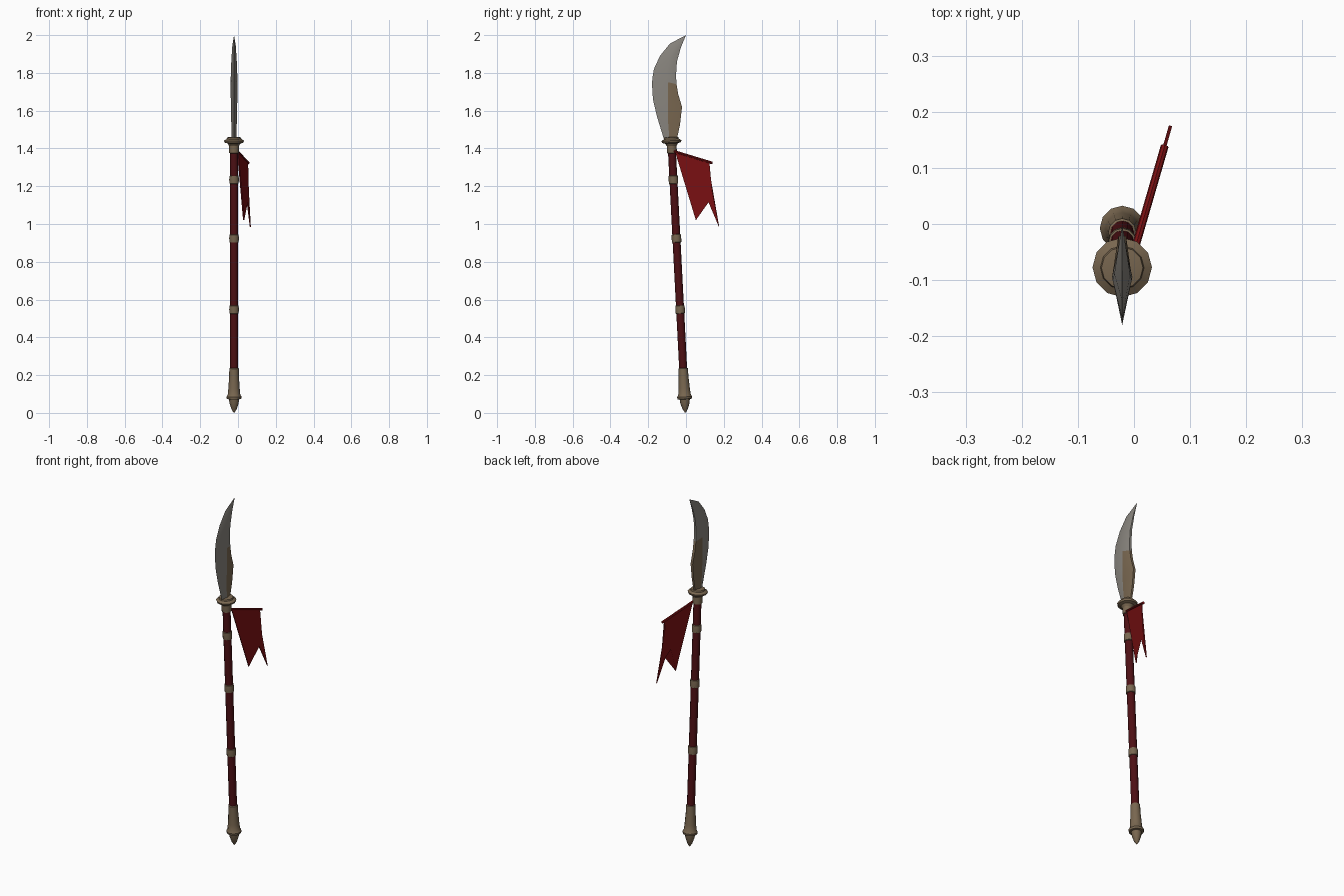
import bpy, bmesh, math
from mathutils import Vector

if "Cube" in bpy.data.objects:
    bpy.data.objects.remove(bpy.data.objects["Cube"])

TILT = 0.0515          # lean of the shaft towards -y
BASE = Vector((-0.021, -0.003, 0.0))


def material(name, rgb):
    m = bpy.data.materials.new(name)
    m.diffuse_color = (*rgb, 1)
    m.use_nodes = True
    m.node_tree.nodes["Principled BSDF"].inputs["Base Color"].default_value = m.diffuse_color
    return m


STEEL = material("blade steel", (0.25, 0.235, 0.21))
BRONZE = material("aged bronze", (0.19, 0.135, 0.08))
LACQUER = material("dark red lacquer", (0.075, 0.005, 0.007))
CLOTH = material("red cloth", (0.19, 0.005, 0.006))


def finish(name, bm, mats, smooth=True):
    bmesh.ops.recalc_face_normals(bm, faces=bm.faces)
    me = bpy.data.meshes.new(name)
    bm.to_mesh(me)
    bm.free()
    for m in mats:
        me.materials.append(m)
    ob = bpy.data.objects.new(name, me)
    bpy.context.collection.objects.link(ob)
    if smooth:
        bpy.ops.object.select_all(action='DESELECT')
        ob.select_set(True)
        bpy.context.view_layer.objects.active = ob
        bpy.ops.object.shade_smooth_by_angle(angle=math.radians(35))
    return ob


def lathe(name, profile, mat, sides=12):
    """Closed turned part along the tilted shaft; profile is (radius, height)."""
    bm = bmesh.new()
    rings = [[bm.verts.new((r * math.cos(2 * math.pi * i / sides),
                            r * math.sin(2 * math.pi * i / sides), h))
              for i in range(sides)] for r, h in profile]
    for a, b in zip(rings, rings[1:]):
        for i in range(sides):
            j = (i + 1) % sides
            bm.faces.new((a[i], a[j], b[j], b[i]))
    bm.faces.new(rings[0])
    bm.faces.new(rings[-1])
    ob = finish(name, bm, [mat])
    ob.location = BASE
    ob.rotation_euler = (TILT, 0, 0)
    return ob


# shaft, pommel, bands, collar and guard
lathe("shaft", [(0.021, 0.2), (0.021, 1.40)], LACQUER)
lathe("pommel", [(0.003, 0.002), (0.014, 0.02), (0.024, 0.05), (0.027, 0.072),
                 (0.038, 0.074), (0.040, 0.085), (0.033, 0.098), (0.030, 0.13),
                 (0.026, 0.19), (0.025, 0.235), (0.021, 0.238)], BRONZE)
for i, z in enumerate((0.548, 0.925, 1.236)):
    lathe(f"shaft_band_{i + 1}", [(0.021, z - 0.022), (0.0245, z - 0.02),
                                  (0.0255, z), (0.0245, z + 0.02), (0.021, z + 0.022)], BRONZE)
lathe("collar", [(0.021, 1.376), (0.026, 1.378), (0.026, 1.425)], BRONZE)
lathe("guard", [(0.026, 1.415), (0.034, 1.428), (0.050, 1.433), (0.053, 1.443),
                (0.039, 1.452), (0.037, 1.460), (0.026, 1.462)], BRONZE)

# blade: (edge y, edge z, spine y, spine z, ridge position, half thickness)
STATIONS = [(-.117, 1.45, -.048, 1.45, .42, .012),
            (-.154, 1.57, -.032, 1.525, .48, .015),
            (-.175, 1.66, -.021, 1.62, .52, .017),
            (-.180, 1.74, -.042, 1.69, .62, .018),
            (-.178, 1.77, -.050, 1.74, .65, .018),
            (-.170, 1.82, -.053, 1.785, .60, .017),
            (-.138, 1.89, -.048, 1.86, .55, .014),
            (-.085, 1.955, -.027, 1.935, .50, .009)]
bm = bmesh.new()
rings = []
for ey, ez, sy, sz, f, t in STATIONS:
    ry, rz = ey + (sy - ey) * f, ez + (sz - ez) * f
    s = t * 0.4
    rings.append([bm.verts.new((BASE.x + x, y, z)) for x, y, z in (
        (0, ey, ez), (t, ry, rz), (s, sy, sz), (-s, sy, sz), (-t, ry, rz))])
for k, (a, b) in enumerate(zip(rings, rings[1:])):
    for i in range(5):
        j = (i + 1) % 5
        face = bm.faces.new((a[i], a[j], b[j], b[i]))
        # bronze backing on the lower spine side of the ridge
        face.material_index = 1 if k < 4 and i in (1, 2, 3) else 0
tip = bm.verts.new((BASE.x, 0.0, 2.0))
for i in range(5):
    bm.faces.new((rings[-1][i], rings[-1][(i + 1) % 5], tip))
bm.faces.new(rings[0])
finish("blade", bm, [STEEL, BRONZE])


# swallow-tailed pennant on a slanted plane
def on_flag(y, z):
    return Vector((-0.003 + 0.29 * (y + 0.06), y, z))


OUTLINE = [(-.057, 1.383), (.125, 1.326), (.122, 1.29), (.138, 1.18), (.175, .985),
           (.120, 1.115), (.065, 1.175), (.053, 1.02), (.012, 1.16)]
side = Vector((1, -0.29, 0)).normalized() * 0.003
bm = bmesh.new()
front = [bm.verts.new(on_flag(y, z) + side) for y, z in OUTLINE]
back = [bm.verts.new(on_flag(y, z) - side) for y, z in OUTLINE]
n = len(OUTLINE)
caps = [bm.faces.new(front), bm.faces.new(back[::-1])]
for i in range(n):
    j = (i + 1) % n
    bm.faces.new((front[i], back[i], back[j], front[j]))
bmesh.ops.triangulate(bm, faces=caps)
finish("pennant", bm, [CLOTH], smooth=False)

# rod along the top of the pennant
a, b = on_flag(-.075, 1.388), on_flag(.139, 1.323)
bm = bmesh.new()
bmesh.ops.create_cone(bm, cap_ends=True, segments=8, radius1=0.007, radius2=0.007,
                      depth=(b - a).length)
rod = finish("pennant_rod", bm, [CLOTH])
rod.location = (a + b) / 2
rod.rotation_euler = (b - a).to_track_quat('Z', 'Y').to_euler()
